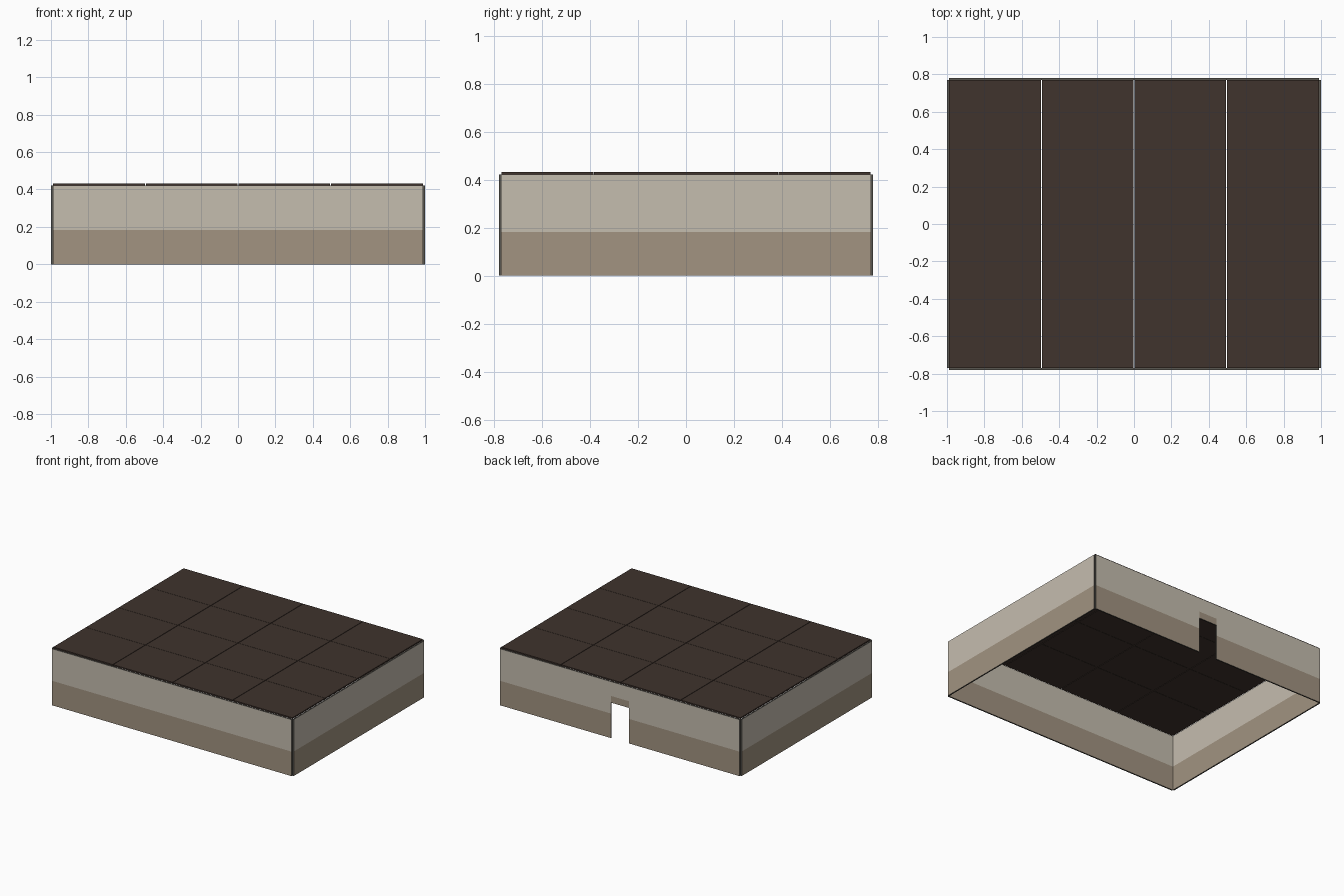
import bpy, bmesh
from mathutils import Vector

if "Cube" in bpy.data.objects:
    bpy.data.objects.remove(bpy.data.objects["Cube"])


def material(name, rgb):
    m = bpy.data.materials.new(name)
    m.diffuse_color = (*rgb, 1)
    m.use_nodes = True
    m.node_tree.nodes["Principled BSDF"].inputs["Base Color"].default_value = m.diffuse_color
    return m


PLASTER = material("pale plaster", (0.56, 0.51, 0.43))
WAINSCOT = material("tan lower wall", (0.36, 0.295, 0.22))
EDGE = material("grey wall edge", (0.10, 0.095, 0.082))
ROOF = material("dark brown ceiling", (0.050, 0.033, 0.026))


def box(name, lo, hi, mats, split=None, thin=None):
    """Box between two corners; optional height split with two-tone broad faces."""
    lo, hi = Vector(lo), Vector(hi)
    bm = bmesh.new()
    bmesh.ops.create_cube(bm, size=1)
    for v in bm.verts:
        for i in range(3):
            v.co[i] = lo[i] if v.co[i] < 0 else hi[i]
    if split is not None:
        bmesh.ops.bisect_plane(bm, geom=bm.verts[:] + bm.edges[:] + bm.faces[:],
                               plane_co=(0, 0, split), plane_no=(0, 0, 1))
        bm.normal_update()
        for f in bm.faces:
            if abs(f.normal[thin]) > 0.5:
                f.material_index = 0 if f.calc_center_median().z > split else 1
            else:
                f.material_index = 2
    me = bpy.data.meshes.new(name)
    bm.to_mesh(me)
    bm.free()
    for m in mats:
        me.materials.append(m)
    ob = bpy.data.objects.new(name, me)
    bpy.context.collection.objects.link(ob)
    return ob


WALL = [PLASTER, WAINSCOT, EDGE]
X, Y, T = 0.99, 0.77, 0.01      # inner half sizes and wall thickness
TOP, BAND = 0.422, 0.183
DOOR, DOOR_TOP, LINTEL_BAND = 0.075, 0.265, 0.315

# Front and side walls, leaving the tiny open notches at the corners
box("front_wall", (-X, -Y - T, 0), (X, -Y, TOP), WALL, BAND, 1)
box("right_wall", (X, -Y, 0), (X + T, Y, TOP), WALL, BAND, 0)
box("left_wall", (-X - T, -Y, 0), (-X, Y, TOP), WALL, BAND, 0)

# Back wall in two halves with a lintel over the doorway
box("back_wall_left", (-X, Y, 0), (-DOOR, Y + T, TOP), WALL, BAND, 1)
box("back_wall_right", (DOOR, Y, 0), (X, Y + T, TOP), WALL, BAND, 1)
box("door_lintel", (-DOOR, Y, DOOR_TOP), (DOOR, Y + T, TOP), WALL, LINTEL_BAND, 1)

# Ceiling tiles, four by four with narrow gaps
xs = [-0.99, -0.495, 0, 0.495, 0.99]
ys = [-0.77, -0.385, 0, 0.385, 0.77]
for i in range(4):
    for j in range(4):
        box(f"ceiling_tile_{i}_{j}",
            (xs[i] + 0.002, ys[j] + 0.001, TOP),
            (xs[i + 1] - 0.002, ys[j + 1] - 0.001, 0.432), [ROOF])
